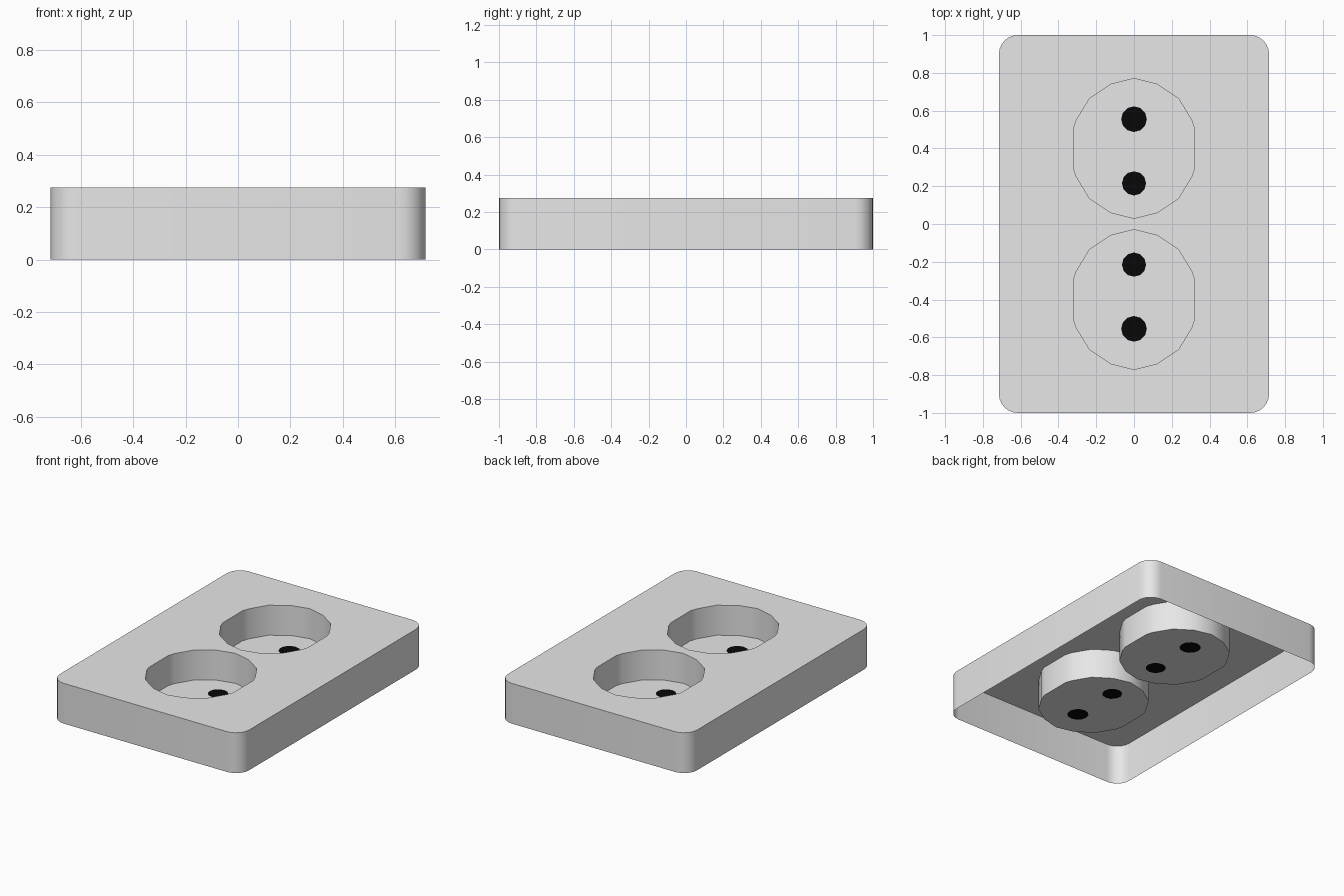
import bpy, bmesh, math
from mathutils import Vector

if "Cube" in bpy.data.objects:
    bpy.data.objects.remove(bpy.data.objects["Cube"])

W, L, H = 0.715, 1.0, 0.275      # half width, half length, height
R = 0.1                          # corner radius
FLOOR = 0.07                     # height of the well floors
HOLES = [(0.155, 0.068), (-0.185, 0.064)]  # offset in well, radius


def material(name, v):
    m = bpy.data.materials.new(name)
    m.diffuse_color = (v, v, v, 1)
    m.use_nodes = True
    m.node_tree.nodes["Principled BSDF"].inputs["Base Color"].default_value = m.diffuse_color
    return m


white = material("light_plastic", 0.8)
black = material("black_hole", 0.002)


def circle(cy, r, n=12):
    return [(r * math.sin(2 * math.pi * i / n), cy + r * math.cos(2 * math.pi * i / n))
            for i in range(n)][::-1]


def rounded_rect():
    pts = []
    for k, (sx, sy) in enumerate([(1, 1), (-1, 1), (-1, -1), (1, -1)]):
        for i in range(7):
            a = math.radians(90 * k + 15 * i)
            pts.append((sx * (W - R) + R * math.cos(a), sy * (L - R) + R * math.sin(a)))
    return pts


def well_outline(cy):
    # rounded outline with flattened sides, counter-clockwise
    q = [(0.32, 0.105), (0.305, 0.15), (0.235, 0.265), (0.122, 0.34)]
    half = q + [(0, 0.37)] + [(-x, y) for x, y in reversed(q)]
    pts = half + [(-x, -y) for x, y in half]
    return [(x, y + cy) for x, y in pts]


def flat_fill(bm, loops, z):
    # horizontal sheet; the first loop is the outline, others are openings
    edges = []
    for pts in loops:
        vs = [bm.verts.new((x, y, z)) for x, y in pts]
        edges += [bm.edges.new((vs[i - 1], vs[i])) for i in range(len(vs))]
    bmesh.ops.triangle_fill(bm, edges=edges, use_beauty=True, normal=Vector((0, 0, 1)))
    bm.normal_update()
    for f in bm.faces:
        if abs(f.normal.z) > 0.9 and f.normal.z < 0:
            f.normal_flip()


def wall(bm, pts, z0, z1, inward=False):
    lo = [bm.verts.new((x, y, z0)) for x, y in pts]
    hi = [bm.verts.new((x, y, z1)) for x, y in pts]
    for i in range(len(pts)):
        f = (lo[i - 1], lo[i], hi[i], hi[i - 1])
        bm.faces.new(f[::-1] if inward else f)


def finish(bm, name, mat):
    bmesh.ops.remove_doubles(bm, verts=bm.verts[:], dist=1e-5)
    me = bpy.data.meshes.new(name)
    bm.to_mesh(me)
    bm.free()
    ob = bpy.data.objects.new(name, me)
    bpy.context.collection.objects.link(ob)
    me.materials.append(mat)
    bpy.ops.object.select_all(action='DESELECT')
    ob.select_set(True)
    bpy.context.view_layer.objects.active = ob
    bpy.ops.object.shade_smooth_by_angle(angle=math.radians(32))


# cover plate: open-bottomed shell with two openings
bm = bmesh.new()
flat_fill(bm, [rounded_rect(), well_outline(0.4), well_outline(-0.4)], H)
wall(bm, rounded_rect(), 0, H)
finish(bm, "cover_plate", white)

for label, cy, s in (("back", 0.4, 1), ("front", -0.4, -1)):
    # recessed well with a floor pierced for the pin holes
    holes = [(cy + s * o, r) for o, r in HOLES]
    bm = bmesh.new()
    flat_fill(bm, [well_outline(cy)] + [circle(y, r) for y, r in holes], FLOOR)
    wall(bm, well_outline(cy), FLOOR, H, inward=True)
    finish(bm, label + "_well", white)
    # dark pin holes
    bm = bmesh.new()
    for y, r in holes:
        bm.faces.new([bm.verts.new((x, yy, FLOOR)) for x, yy in circle(y, r)])
    finish(bm, label + "_pin_holes", black)
